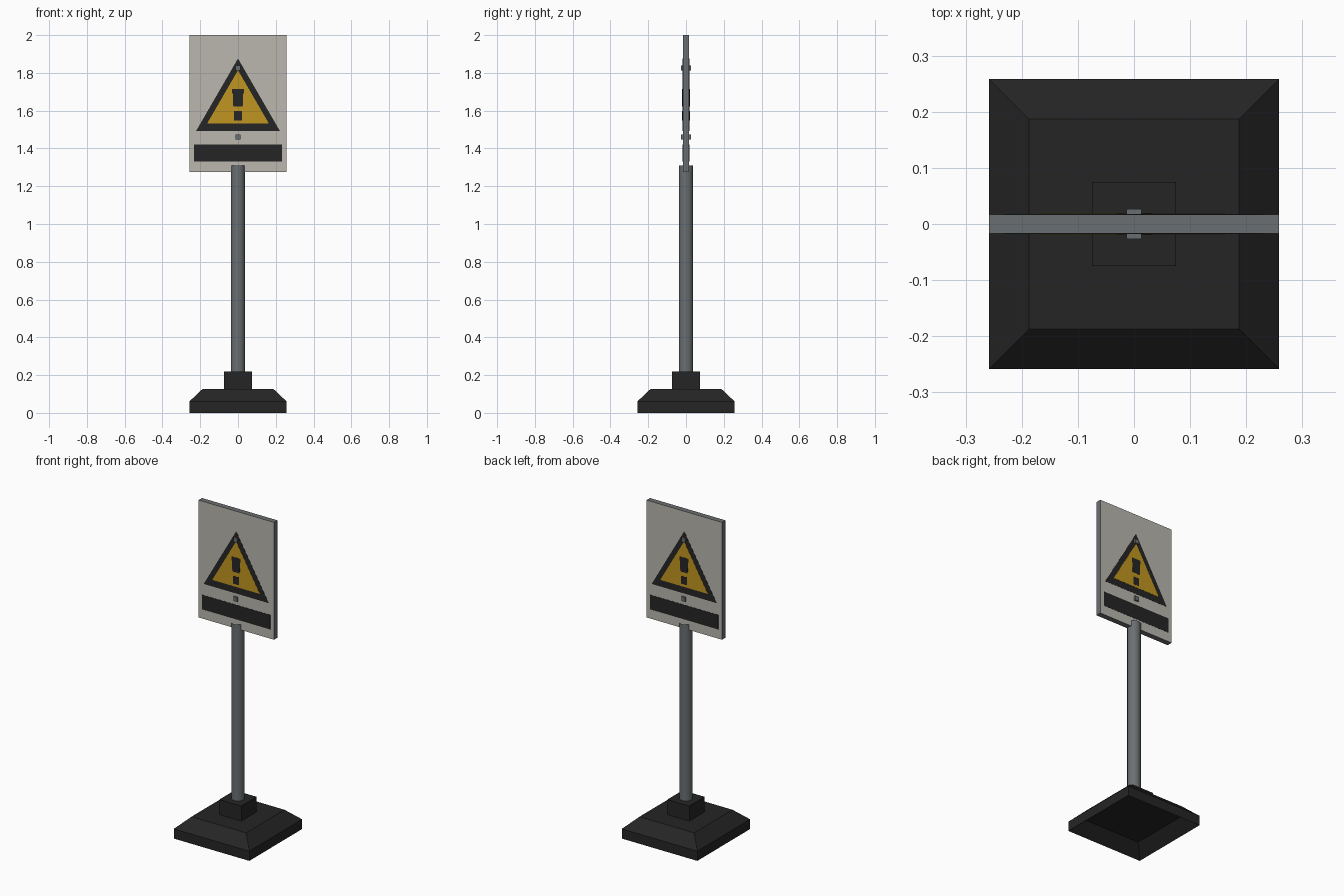
import bpy, bmesh, math

if "Cube" in bpy.data.objects:
    bpy.data.objects.remove(bpy.data.objects["Cube"])


def material(name, r, g, b):
    lin = [((c / 255 + 0.055) / 1.055) ** 2.4 for c in (r, g, b)]
    m = bpy.data.materials.new(name)
    m.diffuse_color = (*lin, 1)
    m.use_nodes = True
    m.node_tree.nodes["Principled BSDF"].inputs["Base Color"].default_value = m.diffuse_color
    return m


BLACK = material("black", 37, 37, 37)
GREY = material("steel grey", 106, 111, 113)
WHITE = material("off white", 186, 183, 174)
YELLOW = material("warning yellow", 192, 149, 32)


def finish(name, bm, *mats):
    bmesh.ops.recalc_face_normals(bm, faces=bm.faces)
    mesh = bpy.data.meshes.new(name)
    bm.to_mesh(mesh)
    bm.free()
    for m in mats:
        mesh.materials.append(m)
    ob = bpy.data.objects.new(name, mesh)
    bpy.context.collection.objects.link(ob)
    return ob


def square_loft(name, levels, mat):
    """Stack of square rings (half width, z), capped at both ends."""
    bm = bmesh.new()
    rings = [[bm.verts.new((sx * h, sy * h, z))
              for sx, sy in ((-1, -1), (1, -1), (1, 1), (-1, 1))] for h, z in levels]
    for a, b in zip(rings, rings[1:]):
        for i in range(4):
            j = (i + 1) % 4
            bm.faces.new((a[i], a[j], b[j], b[i]))
    bm.faces.new(rings[0])
    bm.faces.new(rings[-1])
    return finish(name, bm, mat)


def plate(name, outline, y0, y1, *mats):
    """Prism with an (x, z) outline running from y0 to y1."""
    bm = bmesh.new()
    a = [bm.verts.new((x, y0, z)) for x, z in outline]
    b = [bm.verts.new((x, y1, z)) for x, z in outline]
    bm.faces.new(a)
    bm.faces.new(b)
    for i in range(len(a)):
        j = (i + 1) % len(a)
        bm.faces.new((a[i], a[j], b[j], b[i]))
    return finish(name, bm, *mats)


def rect(h, z0, z1):
    return [(-h, z0), (h, z0), (h, z1), (-h, z1)]


# Weighted foot with hollow underside, and the socket block on it
square_loft("base", [(0.187, 0.062), (0.258, 0), (0.258, 0.06), (0.187, 0.127)], BLACK)
square_loft("socket", [(0.075, 0.12), (0.075, 0.22)], BLACK)

# Open tube post
bm = bmesh.new()
bmesh.ops.create_cone(bm, cap_ends=False, segments=16, radius1=0.038, radius2=0.038, depth=1.11)
bmesh.ops.translate(bm, verts=bm.verts, vec=(0, 0, 0.755))
post = finish("post", bm, GREY)
for p in post.data.polygons:
    p.use_smooth = True

# Sign board: white front and back, grey rim
T = 0.017
board = plate("sign_board", rect(0.258, 1.275, 2.0), -T, T, GREY, WHITE)
for p in board.data.polygons:
    p.material_index = 1 if abs(p.normal.y) > 0.5 else 0

# Painted warning graphics, the same on both sides
graphics = [
    ("triangle_border", [(-0.222, 1.492), (0.222, 1.492), (0, 1.876)], 0.001, BLACK),
    ("triangle_field", [(-0.163, 1.533), (0.163, 1.533), (0, 1.814)], 0.002, YELLOW),
    ("mark_stem", [(-0.025, 1.623), (0.025, 1.623), (0.027, 1.69), (0.031, 1.69),
                   (0.031, 1.714), (-0.031, 1.714), (-0.031, 1.69), (-0.027, 1.69)],
     0.003, BLACK),
    ("mark_dot", rect(0.021, 1.549, 1.597), 0.003, BLACK),
    ("text_bar", rect(0.233, 1.332, 1.422), 0.001, BLACK),
]
for side, s in (("front", -1), ("back", 1)):
    for name, outline, depth, mat in graphics:
        plate(f"{name}_{side}", outline, s * (T - 0.001), s * (T + depth), mat)

# Bolts through the board
for name, z in (("upper_bolt", 1.825), ("lower_bolt", 1.46)):
    plate(name, rect(0.0135, z - 0.0135, z + 0.0135), -0.027, 0.027, GREY)
